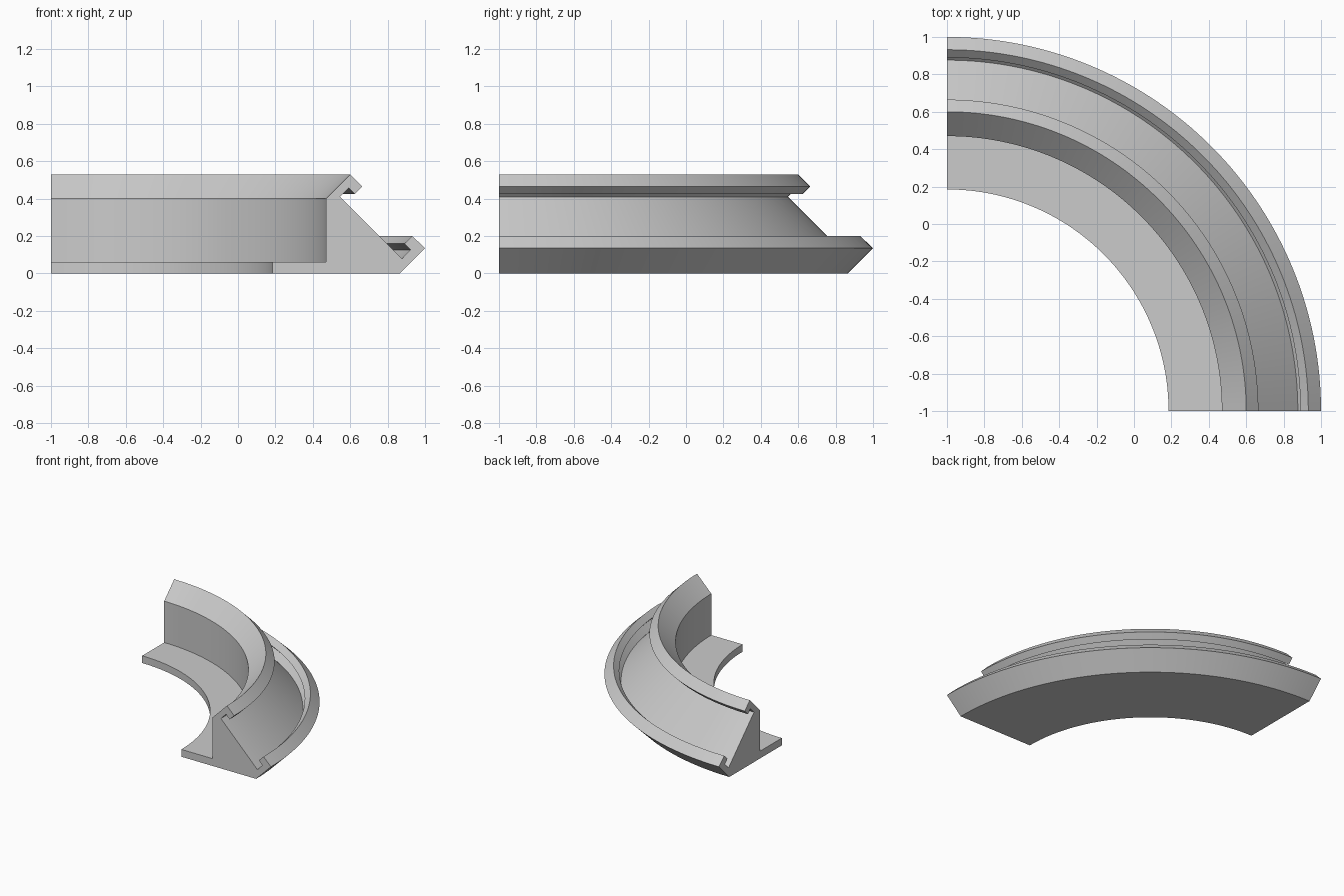
import bpy, bmesh, math
from mathutils import Vector

cube = bpy.data.objects.get("Cube")
if cube:
    bpy.data.objects.remove(cube, do_unlink=True)

# Plain grey material
grey = bpy.data.materials.new("light_grey")
grey.use_nodes = True
colour = (0.6, 0.6, 0.6, 1)
grey.diffuse_color = colour
grey.node_tree.nodes["Principled BSDF"].inputs["Base Color"].default_value = colour

# Cross-section (x, z) at the front end of the curved rail
PROFILE = [
    (0.185, 0), (0.865, 0), (1.0, 0.135), (0.932, 0.2),      # base and lower lip
    (0.89, 0.16), (0.922, 0.126), (0.876, 0.079),            # lower groove
    (0.545, 0.41), (0.591, 0.457), (0.624, 0.424),           # sloped face, upper groove
    (0.665, 0.465), (0.60, 0.53),                            # upper lip
    (0.47, 0.40), (0.47, 0.06), (0.185, 0.06),               # inner wall and foot
]


def quarter_sweep(name, profile, centre, steps=64):
    """Sweep a closed cross-section a quarter turn and cap both ends."""
    bm = bmesh.new()
    start = [bm.verts.new((x, -1, z)) for x, z in profile]
    edges = [bm.edges.new((a, b)) for a, b in zip(start, start[1:] + start[:1])]
    result = bmesh.ops.spin(bm, geom=start + edges, cent=centre, axis=(0, 0, 1),
                            angle=math.pi / 2, steps=steps)
    end_edges = [e for e in result["geom_last"] if isinstance(e, bmesh.types.BMEdge)]
    bmesh.ops.contextual_create(bm, geom=edges)
    bmesh.ops.contextual_create(bm, geom=end_edges)
    bmesh.ops.recalc_face_normals(bm, faces=bm.faces)
    mesh = bpy.data.meshes.new(name)
    bm.to_mesh(mesh)
    bm.free()
    obj = bpy.data.objects.new(name, mesh)
    bpy.context.collection.objects.link(obj)
    return obj


rail = quarter_sweep("curved_rail", PROFILE, Vector((-1, -1, 0)))
rail.data.materials.append(grey)

# Smooth along the curve, crisp at the profile corners
bpy.ops.object.select_all(action="DESELECT")
rail.select_set(True)
bpy.context.view_layer.objects.active = rail
bpy.ops.object.shade_smooth_by_angle(angle=math.radians(30))
